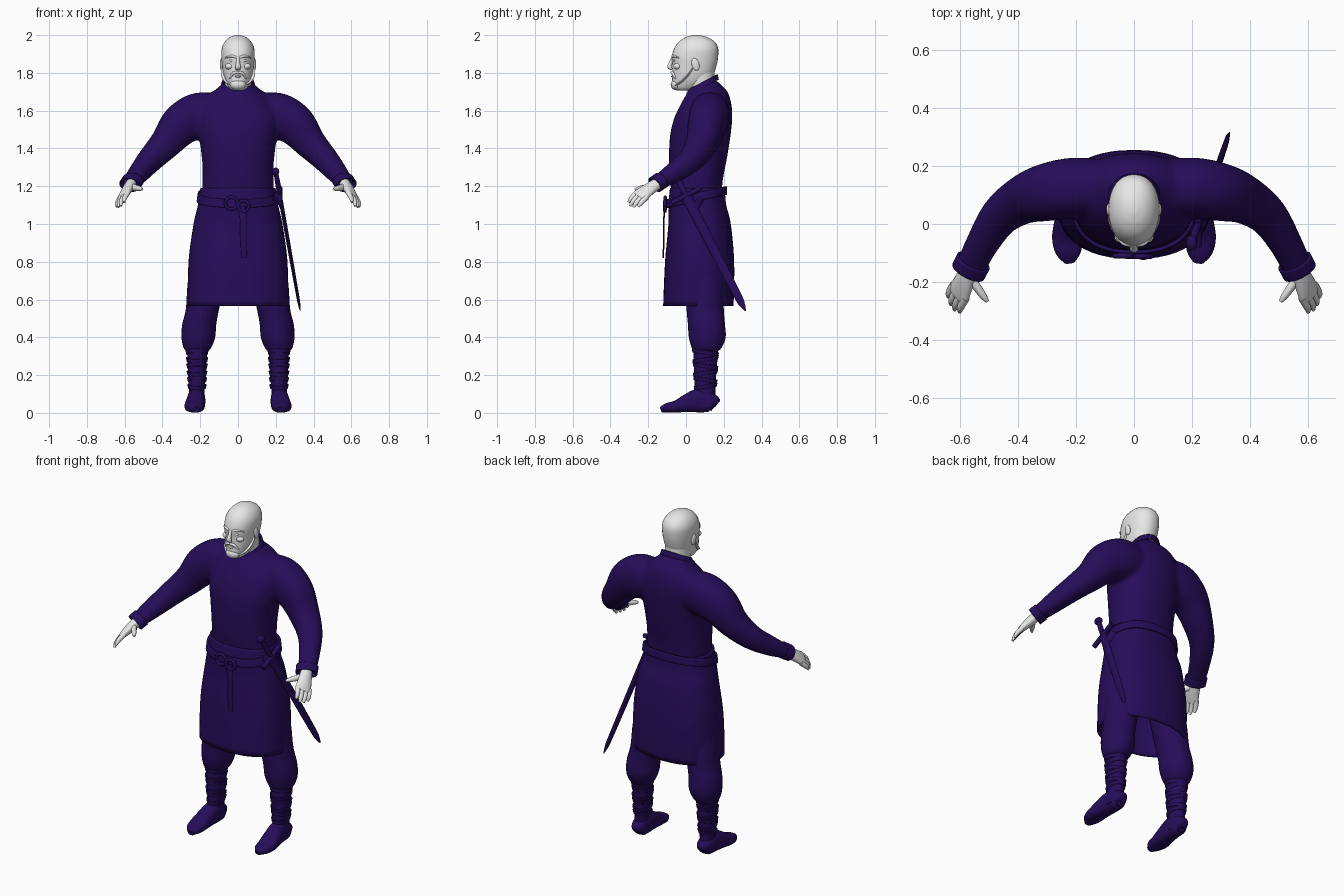
import bpy, bmesh, math
from mathutils import Vector as V, Matrix

cube = bpy.data.objects.get("Cube")
if cube:
    bpy.data.objects.remove(cube)


def material(name, colour):
    m = bpy.data.materials.new(name)
    m.use_nodes = True
    m.diffuse_color = colour
    m.node_tree.nodes["Principled BSDF"].inputs["Base Color"].default_value = colour
    return m


cloth = material("deep purple", (0.019, 0.004, 0.1, 1))
skin = material("pale grey", (0.8, 0.8, 0.8, 1))


def spline(rows, steps=5):
    """Smooth interpolation through rows of numbers."""
    out = []
    for i in range(len(rows) - 1):
        a, b, c, d = (rows[max(0, min(len(rows) - 1, i + k))] for k in (-1, 0, 1, 2))
        for s in range(steps):
            t = s / steps
            out.append([q + t * (r - p) / 2 + t * t * (2 * p - 5 * q + 4 * r - w) / 2
                        + t ** 3 * (3 * q - p - 3 * r + w) / 2
                        for p, q, r, w in zip(a, b, c, d)])
    return out + [list(rows[-1])]


def stack(rows, tilt=0, steps=5):
    """Horizontal rings from rows of z, centre x, half width, front y, back y."""
    return [(V((x, (f + b) / 2, z)), V((w, 0, 0)), V((0, (b - f) / 2, tilt * (b - f) / 2)))
            for z, x, w, f, b in spline(rows, steps)]


def tube(rows, ref=(0, 0, 1), steps=5):
    """Rings along a path from rows of x, y, z, radius along ref, other radius."""
    pts = spline(rows, steps)
    rings = []
    for i, p in enumerate(pts):
        t = (V(pts[min(i + 1, len(pts) - 1)][:3]) - V(pts[max(i - 1, 0)][:3])).normalized()
        u = V(ref)
        u = (u - t * u.dot(t)).normalized()
        rings.append((V(p[:3]), u * p[3], t.cross(u) * p[4]))
    return rings


def flip(rings):
    return [tuple(V((-v.x, v.y, v.z)) for v in ring) for ring in rings]


def loft(name, parts, mat, mirror=False, power=2.0, n=32, caps=True, thick=0):
    bm = bmesh.new()
    bend = lambda s: math.copysign(abs(s) ** (2 / power), s)
    for rings in parts:
        loops = [[bm.verts.new(c + u * bend(math.cos(k * math.tau / n))
                               + v * bend(math.sin(k * math.tau / n))) for k in range(n)]
                 for c, u, v in rings]
        for a, b in zip(loops, loops[1:]):
            for k in range(n):
                bm.faces.new((a[k], a[(k + 1) % n], b[(k + 1) % n], b[k]))
        if caps:
            bm.faces.new(loops[0])
            bm.faces.new(loops[-1])
    return finish(name, bm, mat, mirror, thick)


def finish(name, bm, mat, mirror=False, thick=0):
    bmesh.ops.recalc_face_normals(bm, faces=bm.faces[:])
    mesh = bpy.data.meshes.new(name)
    bm.to_mesh(mesh)
    bm.free()
    ob = bpy.data.objects.new(name, mesh)
    bpy.context.collection.objects.link(ob)
    mesh.materials.append(mat)
    if mirror:
        ob.modifiers.new("mirror", "MIRROR")
    if thick:
        s = ob.modifiers.new("thickness", "SOLIDIFY")
        s.thickness, s.offset = thick, 0
    bpy.ops.object.select_all(action="DESELECT")
    ob.select_set(True)
    bpy.context.view_layer.objects.active = ob
    bpy.ops.object.shade_smooth_by_angle(angle=math.radians(50))
    return ob


def ball(name, centre, size, mat, mirror=False, turn=0):
    bm = bmesh.new()
    bmesh.ops.create_uvsphere(bm, u_segments=20, v_segments=12, radius=1)
    bm.transform(Matrix.Translation(centre) @ Matrix.Rotation(turn, 4, "X")
                 @ Matrix.Diagonal((*size, 1)))
    return finish(name, bm, mat, mirror)


# Tunic: chest and both sleeves fused into one skin
chest = stack([(1.12, 0, .19, -.08, .19), (1.2, 0, .19, -.078, .195), (1.3, 0, .188, -.088, .215),
               (1.42, 0, .2, -.09, .235), (1.52, 0, .215, -.083, .245), (1.6, 0, .21, -.062, .24),
               (1.67, 0, .165, -.025, .22), (1.715, 0, .11, .005, .185), (1.745, 0, .078, .02, .16)], .25)
sleeve = tube([(.08, .13, 1.58, .1, .09), (.2, .125, 1.575, .122, .105), (.3, .11, 1.525, .112, .1),
               (.38, .085, 1.43, .085, .085), (.46, .03, 1.345, .068, .07),
               (.52, -.06, 1.275, .055, .058), (.568, -.155, 1.215, .036, .052)])
tunic = loft("tunic", [chest, sleeve, flip(sleeve)], cloth, power=2.2)
r = tunic.modifiers.new("fuse", "REMESH")
r.mode, r.voxel_size, r.use_smooth_shade = "VOXEL", .011, True
s = tunic.modifiers.new("soften", "SMOOTH")
s.factor, s.iterations = .5, 8

loft("collar", [stack([(1.72, 0, .088, .012, .168), (1.75, 0, .08, .015, .162)], .55)],
     cloth, caps=False, thick=.012)
loft("cuff", [tube([(.555, -.13, 1.232, .042, .058), (.573, -.165, 1.208, .041, .057)])],
     cloth, mirror=True, caps=False, thick=.008)

# Skirt of the tunic, open at the hem
loft("skirt", [stack([(.565, 0, .26, -.116, .247), (.8, 0, .257, -.106, .25),
                      (1, 0, .23, -.088, .232), (1.1, 0, .207, -.088, .208),
                      (1.19, 0, .194, -.08, .2)])],
     cloth, power=2.3, caps=False, thick=.01, n=48)

# Belt, buckle rings and hanging strap
loft("belt", [stack([(1.12, 0, .213, -.1, .212), (1.165, 0, .207, -.097, .21)], .22)],
     cloth, power=2.3, caps=False, thick=.012, n=48)


def ring(name, centre, radius, wire):
    path = [(centre[0] + radius * math.cos(a * math.tau / 16), centre[1],
             centre[2] + radius * math.sin(a * math.tau / 16), wire, wire) for a in range(17)]
    loft(name, [tube(path, (0, 1, 0), 2)], cloth, n=10)


ring("buckle", (-.035, -.11, 1.11), .032, .009)
ring("strap_loop", (.03, -.112, 1.095), .028, .009)
loft("hanging_strap", [tube([(.015, -.11, 1.09, .022, .006), (.028, -.117, 1.03, .018, .004),
                             (.03, -.118, .93, .018, .004), (.032, -.12, .82, .014, .004)], (1, 0, 0))],
     cloth, n=12)

# Legs, wrapped boots and shoes
loft("trouser_leg", [stack([(.95, .12, .11, -.01, .18), (.7, .165, .1, -.005, .195),
                            (.55, .188, .088, .003, .2), (.47, .205, .09, .01, .206),
                            (.4, .21, .089, .015, .21), (.345, .215, .073, .03, .188),
                            (.32, .215, .05, .045, .16)])], cloth, mirror=True)
loft("boot_shaft", [stack([(.345, .215, .054, .04, .172), (.2, .217, .047, .043, .16),
                           (.1, .218, .04, .048, .155), (.03, .22, .045, .04, .155)])], cloth, mirror=True)
for i in range(6):
    z = .13 + i * .036
    w, d = .043 + i * .002, .056 + i * .0018
    loft("leg_wrap", [stack([(z, .217, w, .102 - d, .102 + d),
                             (z + .02, .217, w + .005, .1 - d, .107 + d)], .15 * (-1) ** i)],
         cloth, mirror=True, caps=False, thick=.007, n=24)


def shoe_row(y, x, w, top):
    return (x, y, top / 2 + .002, top / 2, w)


loft("shoe", [tube([shoe_row(.157, .218, .025, .07), shoe_row(.135, .218, .043, .1),
                    shoe_row(.07, .22, .047, .125), shoe_row(.01, .225, .05, .1),
                    shoe_row(-.05, .23, .053, .065), shoe_row(-.1, .226, .043, .05),
                    shoe_row(-.132, .222, .018, .03)])], cloth, mirror=True, power=2.5)

# Hands: palm, four fingers and thumb
across = V((.6, .68, -.43)).normalized()
loft("palm", [tube([(.56, -.14, 1.222, .03, .028), (.585, -.195, 1.185, .039, .026),
                    (.605, -.24, 1.152, .046, .018), (.61, -.252, 1.142, .04, .012)], across)],
     skin, mirror=True, n=20)
for i in range(4):
    o = across * (i - 1.5) * .023
    long = (.9, 1.05, 1, .8)[i]
    a, b, c = (V((.602, -.232, 1.156)) + o + V(d) * long
               for d in ((0, 0, 0), (.02, -.036, -.036), (.024, -.054, -.062)))
    loft("finger", [tube([(*a, .014, .015), (*b, .013, .012), (*c, .007, .006)], across)],
         skin, mirror=True, n=12)
loft("thumb", [tube([(.575, -.175, 1.2, .018, .016), (.545, -.215, 1.192, .017, .015),
                     (.52, -.25, 1.187, .013, .012), (.506, -.268, 1.184, .006, .006)])],
     skin, mirror=True, n=12)

# Head and neck
loft("neck", [stack([(1.66, 0, .075, .02, .16), (1.74, 0, .07, .01, .153),
                     (1.84, 0, .07, .0, .15)], .1)], skin)
loft("head", [stack([(1.706, 0, .025, -.045, .02), (1.718, 0, .045, -.064, .07),
                     (1.75, 0, .064, -.073, .12), (1.79, 0, .077, -.072, .145), (1.84, 0, .084, -.072, .162),
                     (1.885, 0, .088, -.075, .17), (1.93, 0, .086, -.062, .17),
                     (1.965, 0, .07, -.038, .152), (1.988, 0, .045, -.003, .115),
                     (1.998, 0, .02, .03, .08), (2, 0, .004, .05, .06)])], skin, power=2.15)
loft("nose", [tube([(0, -.066, 1.885, .008, .009), (0, -.08, 1.855, .01, .01),
                    (0, -.087, 1.832, .012, .015), (0, -.074, 1.818, .005, .013)], (0, 1, 0))], skin, n=14)
loft("brow", [tube([(.01, -.07, 1.882, .007, .008), (.035, -.064, 1.889, .007, .01),
                    (.065, -.035, 1.88, .004, .006)])], skin, mirror=True, n=12)
ball("eye", (.033, -.062, 1.866), (.013, .007, .007), skin, True)
ball("cheek", (.043, -.044, 1.835), (.025, .022, .018), skin, True)
ball("ear", (.087, .05, 1.845), (.009, .02, .034), skin, True, .25)
loft("moustache", [tube([(0, -.075, 1.803, .006, .008), (.025, -.07, 1.798, .008, .008),
                         (.044, -.055, 1.77, .004, .005)])], skin, mirror=True, n=12)
ball("lower_lip", (0, -.071, 1.782), (.019, .008, .006), skin)
ball("chin_beard", (0, -.05, 1.738), (.043, .031, .03), skin)
loft("beard_edge", [tube([(.084, .035, 1.825, .004, .006), (.079, .008, 1.785, .005, .01),
                          (.062, -.027, 1.752, .004, .01), (.03, -.058, 1.732, .003, .008)])],
     skin, mirror=True, n=10)

# Sword hung on the left hip
top, tip = V((.222, 0, 1.15)), V((.33, .315, .54))
axis = (tip - top).normalized()
side = V((0, .89, .46))


def along(d, *radii):
    return (*(top + axis * d), *radii)


loft("scabbard", [tube([along(0, .027, .011), along(.3, .025, .01), along(.6, .021, .008),
                        along(.66, .014, .006), along(.695, .003, .002)], side)], cloth, n=12)
loft("grip", [tube([along(-.13, .013, .012), along(-.06, .016, .014), along(0, .013, .012)], side)],
     cloth, n=14)
loft("guard", [tube([(*(top + side * k), .014, .014) for k in (-.085, -.04, 0, .04, .085)], axis)],
     cloth, n=12)
ball("pommel", along(-.145), (.019, .027, .021), cloth)
loft("hanger", [tube([(.19, -.03, 1.15, .02, .006), (.222, -.005, 1.13, .022, .006),
                      (.235, .04, 1.08, .02, .006), (.215, .08, 1.14, .02, .006)])], cloth, n=10)
